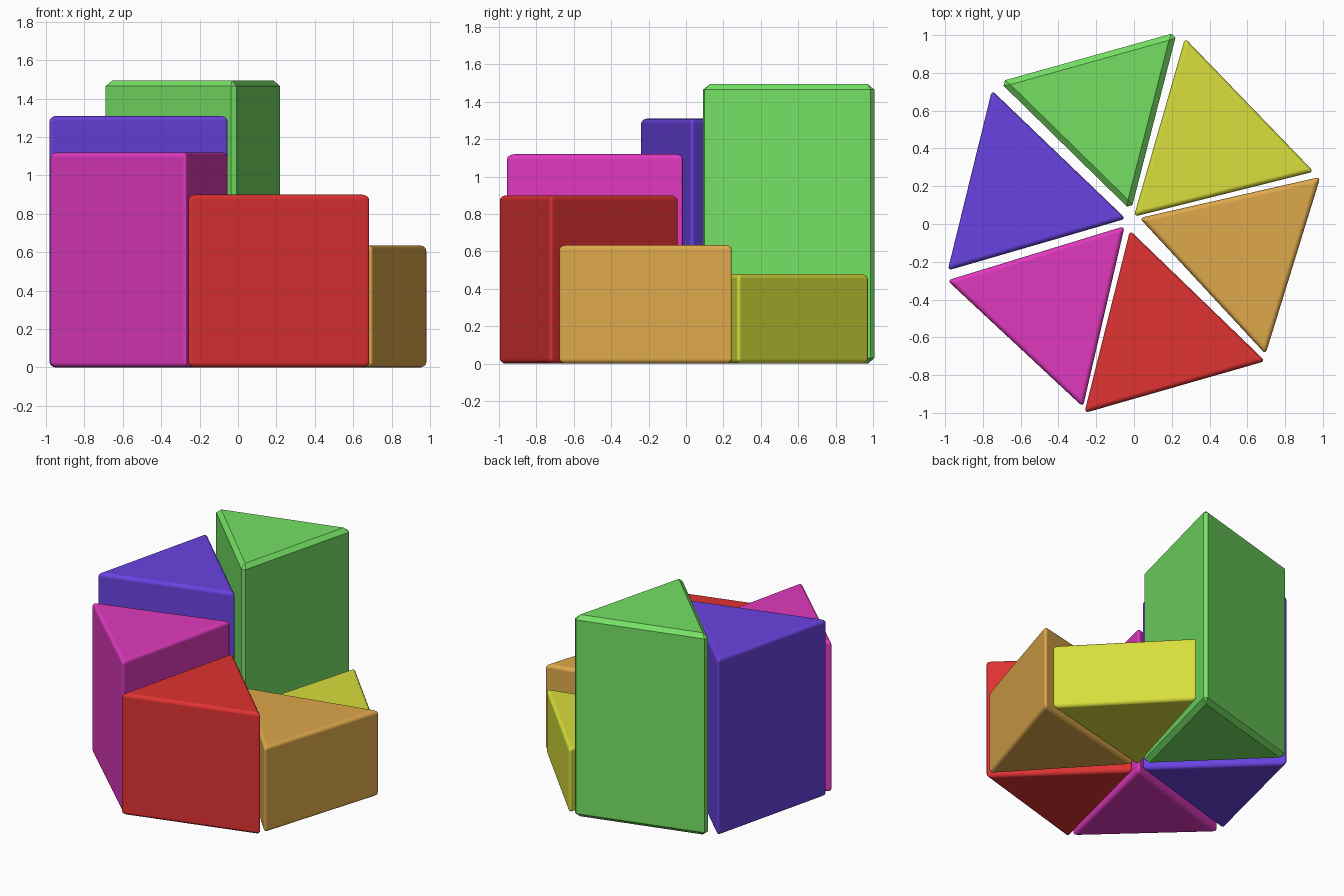
import bpy
import bmesh
import math

if "Cube" in bpy.data.objects:
    bpy.data.objects.remove(bpy.data.objects["Cube"])


def srgb(*rgb):
    lin = [(v / 255 / 12.92) if v < 11 else ((v / 255 + 0.055) / 1.055) ** 2.4 for v in rgb]
    return (*lin, 1.0)


def wedge(name, colour, x, y, apex_deg, height, radius=0.567, bevel=0.026, segments=4):
    """Upright triangular prism with softened edges, apex towards the middle."""
    bm = bmesh.new()
    base = [bm.verts.new((radius * math.cos(math.radians(apex_deg + 120 * i)),
                          radius * math.sin(math.radians(apex_deg + 120 * i)), 0))
            for i in range(3)]
    face = bm.faces.new(base)
    top = bmesh.ops.extrude_face_region(bm, geom=[face])["geom"]
    for v in top:
        if isinstance(v, bmesh.types.BMVert):
            v.co.z = height
    bmesh.ops.recalc_face_normals(bm, faces=bm.faces)
    smooth = segments > 1
    for f in bm.faces:
        f.smooth = smooth
    mesh = bpy.data.meshes.new(name)
    bm.to_mesh(mesh)
    bm.free()
    obj = bpy.data.objects.new(name, mesh)
    obj.location = (x, y, 0)
    bpy.context.collection.objects.link(obj)
    mat = bpy.data.materials.new(name.replace("_wedge", ""))
    mat.diffuse_color = srgb(*colour)
    mat.use_nodes = True
    mat.node_tree.nodes["Principled BSDF"].inputs["Base Color"].default_value = mat.diffuse_color
    mesh.materials.append(mat)
    mod = obj.modifiers.new("Bevel", "BEVEL")
    mod.width = bevel
    mod.segments = segments
    mod.limit_method = 'NONE'
    mod.harden_normals = smooth
    return obj


# Spiral of rising round-edged wedges
wedge("yellow_wedge", (216, 222, 59), 0.407, 0.433, 224.0, 0.48)
wedge("orange_wedge", (222, 168, 75), 0.571, -0.136, 162.8, 0.635)
wedge("red_wedge", (223, 50, 50), 0.137, -0.587, 106.0, 0.90, radius=0.575)
wedge("magenta_wedge", (223, 57, 189), -0.436, -0.426, 47.0, 1.12)
wedge("purple_wedge", (105, 66, 224), -0.594, 0.163, -13.8, 1.31)

# Tallest wedge has a single flat chamfer and sits further out
wedge("green_wedge", (117, 224, 100), -0.167, 0.613, 285.6, 1.495,
      radius=0.563, bevel=0.03, segments=1)
